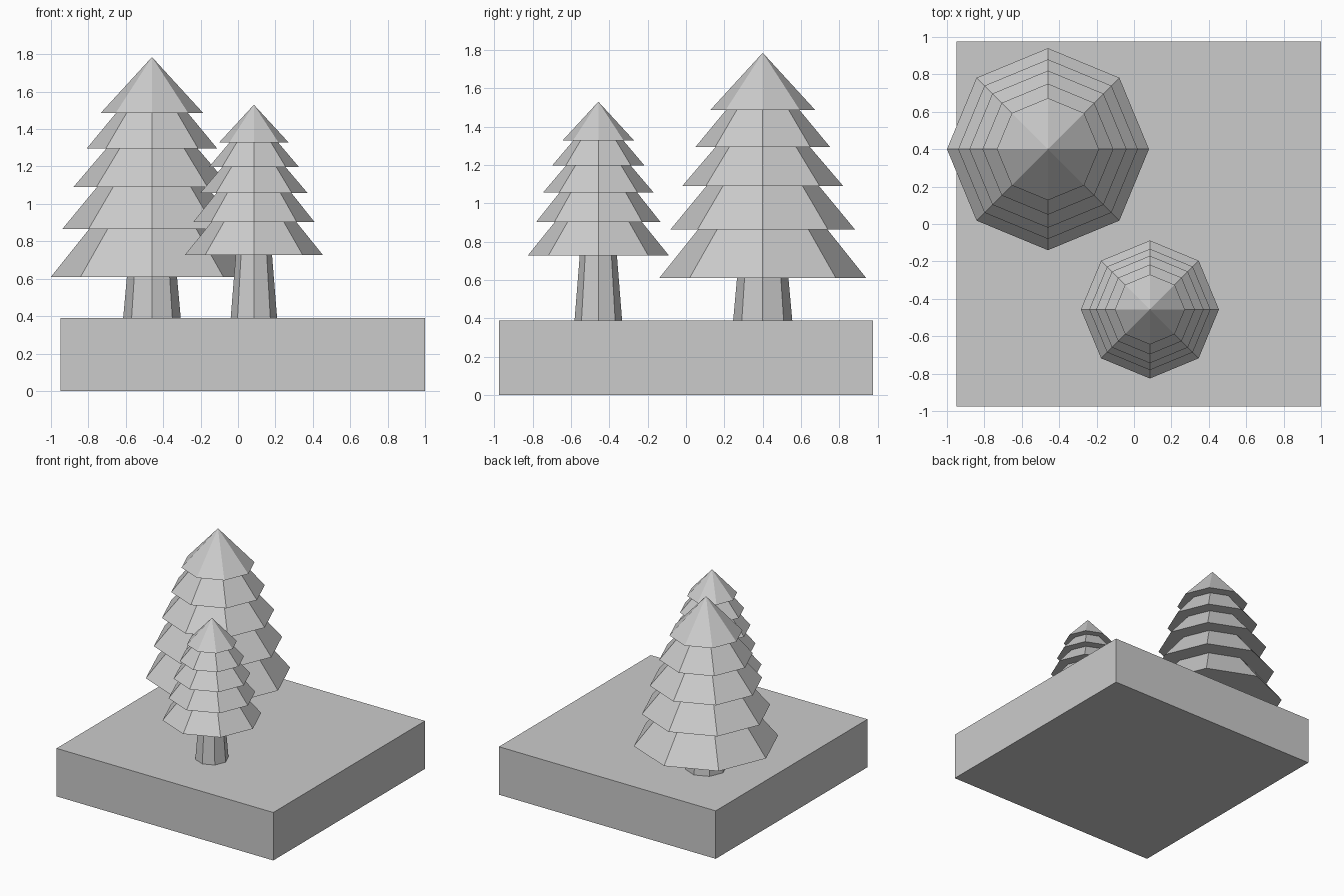
import bpy
import math
from mathutils import Vector

cube = bpy.data.objects.get("Cube")
if cube:
    bpy.data.objects.remove(cube, do_unlink=True)

grey = bpy.data.materials.new("plain_grey")
grey.use_nodes = True
tone = (0.6, 0.6, 0.6, 1.0)
grey.diffuse_color = tone
grey.node_tree.nodes["Principled BSDF"].inputs["Base Color"].default_value = tone

SIDES = 8
GROUND = 0.39


def add_object(name, verts, faces):
    mesh = bpy.data.meshes.new(name)
    mesh.from_pydata(verts, [], faces)
    mesh.materials.append(grey)
    obj = bpy.data.objects.new(name, mesh)
    bpy.context.collection.objects.link(obj)
    return obj


def turned(name, centre, profile, tip=None):
    """Octagonal solid through (radius, height) rings, bottom to top."""
    verts = []
    for radius, z in profile:
        for i in range(SIDES):
            a = math.tau * i / SIDES
            verts.append((centre[0] + radius * math.cos(a),
                          centre[1] + radius * math.sin(a), z))
    faces = [tuple(reversed(range(SIDES)))]
    for ring in range(len(profile) - 1):
        low, high = ring * SIDES, (ring + 1) * SIDES
        for i in range(SIDES):
            j = (i + 1) % SIDES
            faces.append((low + i, low + j, high + j, high + i))
    last = (len(profile) - 1) * SIDES
    if tip is None:
        faces.append(tuple(range(last, last + SIDES)))
    else:
        verts.append((centre[0], centre[1], tip))
        for i in range(SIDES):
            faces.append((last + i, last + (i + 1) % SIDES, len(verts) - 1))
    return add_object(name, verts, faces)


def tree(prefix, centre, tiers, tip, trunk_low, trunk_high):
    # Foliage: each skirt narrows to tuck in under the one above
    profile = []
    for k, (radius, z) in enumerate(tiers):
        profile.append((radius, z))
        if k + 1 < len(tiers):
            above_radius, above_z = tiers[k + 1]
            profile.append((above_radius * 0.7, above_z))
    turned(prefix + "_foliage", centre, profile, tip)
    # Tapered trunk
    turned(prefix + "_trunk", centre,
           [(trunk_low, GROUND), (trunk_high, tiers[0][1])])


# Ground slab
bpy.ops.mesh.primitive_cube_add(size=1, location=(0.025, 0, GROUND / 2))
slab = bpy.context.object
slab.name = "ground_slab"
slab.scale = Vector((1.95, 1.95, GROUND))
slab.data.materials.append(grey)

# Two trees
tree("large_tree", (-0.46, 0.40),
     [(0.54, 0.61), (0.48, 0.865), (0.42, 1.09), (0.35, 1.295), (0.273, 1.487)],
     1.785, 0.154, 0.134)
tree("small_tree", (0.085, -0.457),
     [(0.369, 0.727), (0.324, 0.903), (0.287, 1.058), (0.24, 1.198), (0.187, 1.327)],
     1.53, 0.124, 0.097)
